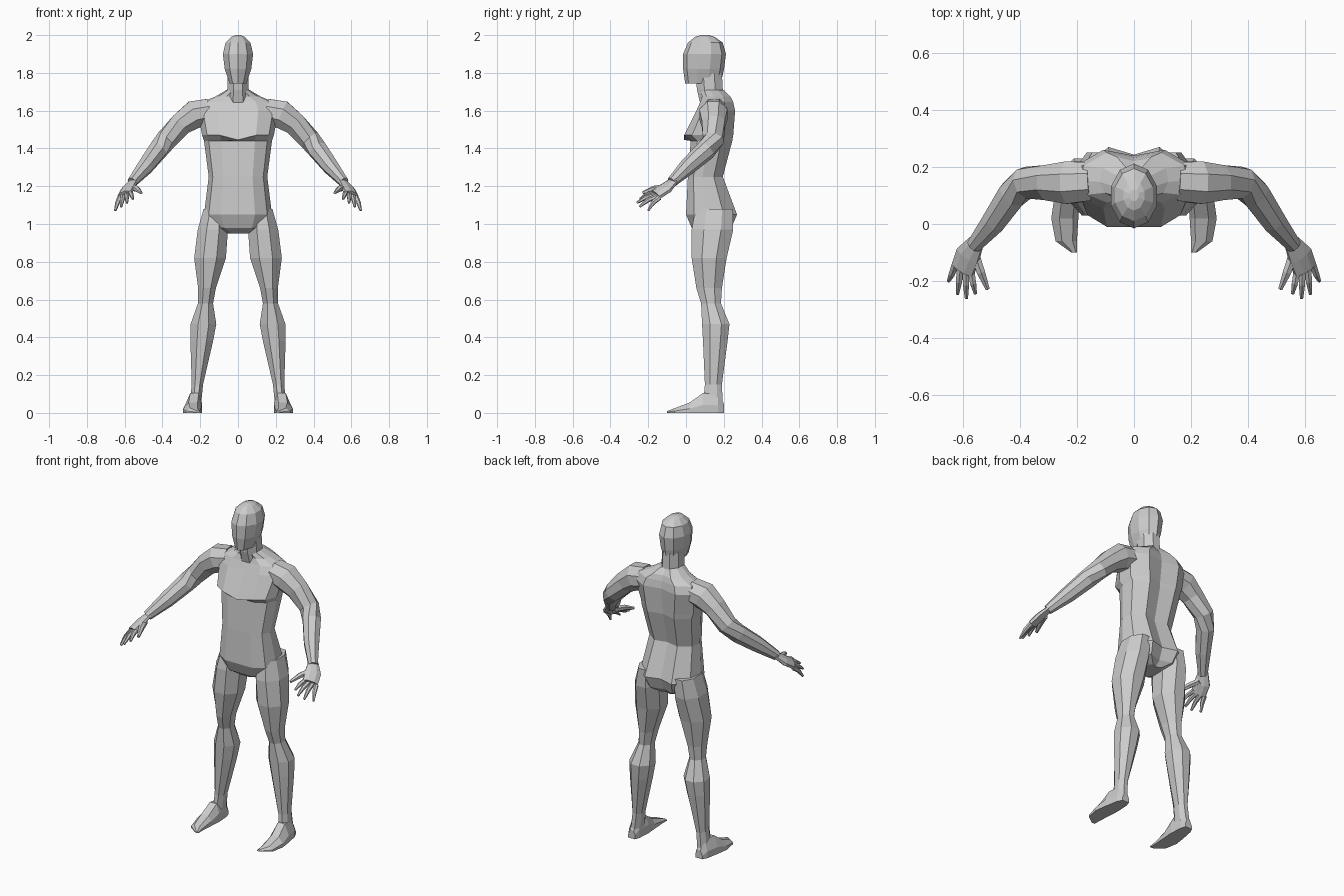
import bpy, bmesh, math
from mathutils import Vector

default_cube = bpy.data.objects.get("Cube")
if default_cube:
    bpy.data.objects.remove(default_cube, do_unlink=True)

color = (.6, .6, .6, 1)
grey = bpy.data.materials.new("plain_grey")
grey.use_nodes = True
grey.diffuse_color = color
grey.node_tree.nodes["Principled BSDF"].inputs["Base Color"].default_value = color


def loft(name, rings, side=1):
    """Skin a list of equal-length point rings, closed at both ends."""
    bm = bmesh.new()
    loops = [[bm.verts.new((p[0] * side, p[1], p[2])) for p in ring] for ring in rings]
    for lower, upper in zip(loops, loops[1:]):
        for i in range(len(lower)):
            bm.faces.new((lower[i - 1], lower[i], upper[i], upper[i - 1]))
    bm.faces.new(loops[0])
    bm.faces.new(loops[-1])
    bmesh.ops.recalc_face_normals(bm, faces=bm.faces)
    mesh = bpy.data.meshes.new(name)
    bm.to_mesh(mesh)
    bm.free()
    mesh.materials.append(grey)
    part = bpy.data.objects.new(name, mesh)
    bpy.context.collection.objects.link(part)


def pair(name, rings):
    """Make the left part and its mirrored right partner."""
    loft("left_" + name, rings)
    loft("right_" + name, rings, side=-1)


def circle(sides):
    """Unit polygon whose flats face along the axes."""
    reach = 1 / math.cos(math.pi / sides)
    angles = [(i + .5) * math.tau / sides for i in range(sides)]
    return [(reach * math.cos(a), reach * math.sin(a)) for a in angles]


def level_ring(z, half_width, front, back, center=0, sides=8):
    """Horizontal oval between a front and a back limit."""
    middle, half_depth = (front + back) / 2, (back - front) / 2
    return [(center + half_width * c, middle + half_depth * s, z) for c, s in circle(sides)]


def torso_ring(z, half_width, front, back):
    """Horizontal body outline; the chest overhang dips at the breastbone."""
    depth = back - front
    outline = [(.5, 0), (.86, .16), (1, .42), (.93, .74), (.5, 1)]
    half = [(half_width * across, front + depth * along, z) for across, along in outline]
    mirrored = [(-x, y, height) for x, y, height in reversed(half)]
    breastbone = (0, front, z - .025 if front < 0 else z)
    spine = (0, back - .1 * depth, z)
    return [breastbone, *half, spine, *mirrored]


def tube(sections, sides, across=None, flatness=1):
    """Rings square to a path of (point, radius) sections."""
    points = [Vector(point) for point, radius in sections]
    rings = []
    for i, (point, radius) in enumerate(sections):
        ahead = points[min(i + 1, len(points) - 1)]
        along = (ahead - points[max(i - 1, 0)]).normalized()
        wide = across if across else along.cross(Vector((0, 0, 1)))
        wide = (wide - along * wide.dot(along)).normalized()
        thick = wide.cross(along) * flatness
        rings.append([points[i] + (wide * c + thick * s) * radius for c, s in circle(sides)])
    return rings


# Torso, from crotch through waist and chest to the neck root
loft("torso", [torso_ring(*section) for section in [
    (.95, .06, .07, .2), (.98, .15, .03, .24), (1.05, .18, 0, .27),
    (1.25, .155, .01, .195), (1.44, .18, .025, .245), (1.47, .19, -.01, .25),
    (1.6, .215, .055, .26), (1.645, .19, .075, .25), (1.675, .12, .085, .235),
    (1.71, .06, .075, .2)]])

# Neck and head
loft("neck", [level_ring(*section) for section in [
    (1.64, .065, .075, .21), (1.71, .057, .058, .195), (1.8, .055, .05, .19)]])
loft("head", [level_ring(*section, sides=10) for section in [
    (1.745, .045, 0, .18), (1.82, .07, -.01, .196), (1.9, .08, -.01, .206),
    (1.96, .066, .015, .19), (1.99, .036, .05, .15), (2, .015, .08, .12)]])


def leg_ring(z, half_width, front, back):
    """Leg outline on a line that spreads outwards towards the ground."""
    return level_ring(z, half_width, front, back, center=.23 - .1 * z)


# Legs: hip, thigh, knee, calf, ankle
pair("leg", [leg_ring(*section) for section in [
    (1.08, .06, .05, .25), (.97, .08, .03, .25), (.82, .084, .03, .215),
    (.66, .047, .055, .19), (.58, .04, .08, .185), (.47, .068, .085, .23),
    (.38, .06, .09, .22), (.15, .03, .1, .19), (.04, .03, .09, .195)]])


def foot_ring(y, inner, outer, top):
    """Upright outline with a flat sole and a sloping instep."""
    width = outer - inner
    outline = [(0, 0), (1, 0), (1, .4), (.7, 1), (.2, 1), (0, .5)]
    return [(inner + width * across, y, top * up) for across, up in outline]


# Feet, heel to toe
pair("foot", [foot_ring(*section) for section in [
    (.2, .205, .25, .05), (.17, .195, .265, .1), (.09, .19, .28, .105),
    (.02, .195, .29, .055), (-.06, .2, .275, .025), (-.1, .2, .22, .01)]])

# Arms from inside the shoulder to the wrist
pair("arm", tube([
    ((.15, .15, 1.595), .068), ((.23, .145, 1.58), .074), ((.3, .145, 1.53), .061),
    ((.38, .145, 1.445), .053), ((.425, .105, 1.39), .05), ((.49, .01, 1.305), .042),
    ((.56, -.075, 1.222), .026)], sides=8))

# Palms, spread along the line of knuckles
first_knuckle, last_knuckle = Vector((.572, -.16, 1.168)), Vector((.626, -.14, 1.14))
pair("palm", tube([
    ((.552, -.062, 1.232), .028), ((.582, -.11, 1.188), .045), ((.6, -.16, 1.155), .043)],
    sides=8, across=last_knuckle - first_knuckle, flatness=.45))


def finger(name, root, tip, radius):
    """Slightly arched digit that narrows to its tip."""
    knuckle = root.lerp(tip, .5) + Vector((0, -.005, .006))
    pair(name, tube([(root, radius), (knuckle, radius * .9), (tip, radius * .45)], sides=6))


# Fingers fan out from the knuckles, the middle ones longest; thumb
first_tip, last_tip = Vector((.556, -.244, 1.132)), Vector((.65, -.2, 1.072))
finger_names = ["index_finger", "middle_finger", "ring_finger", "little_finger"]
for i, name in enumerate(finger_names):
    share = i / 3
    longer = Vector((0, -.036, 0)) * math.sin(math.pi * share)
    root = first_knuckle.lerp(last_knuckle, share)
    finger(name, root, first_tip.lerp(last_tip, share) + longer, radius=.012)
finger("thumb", Vector((.56, -.1, 1.195)), Vector((.513, -.228, 1.165)), radius=.016)
